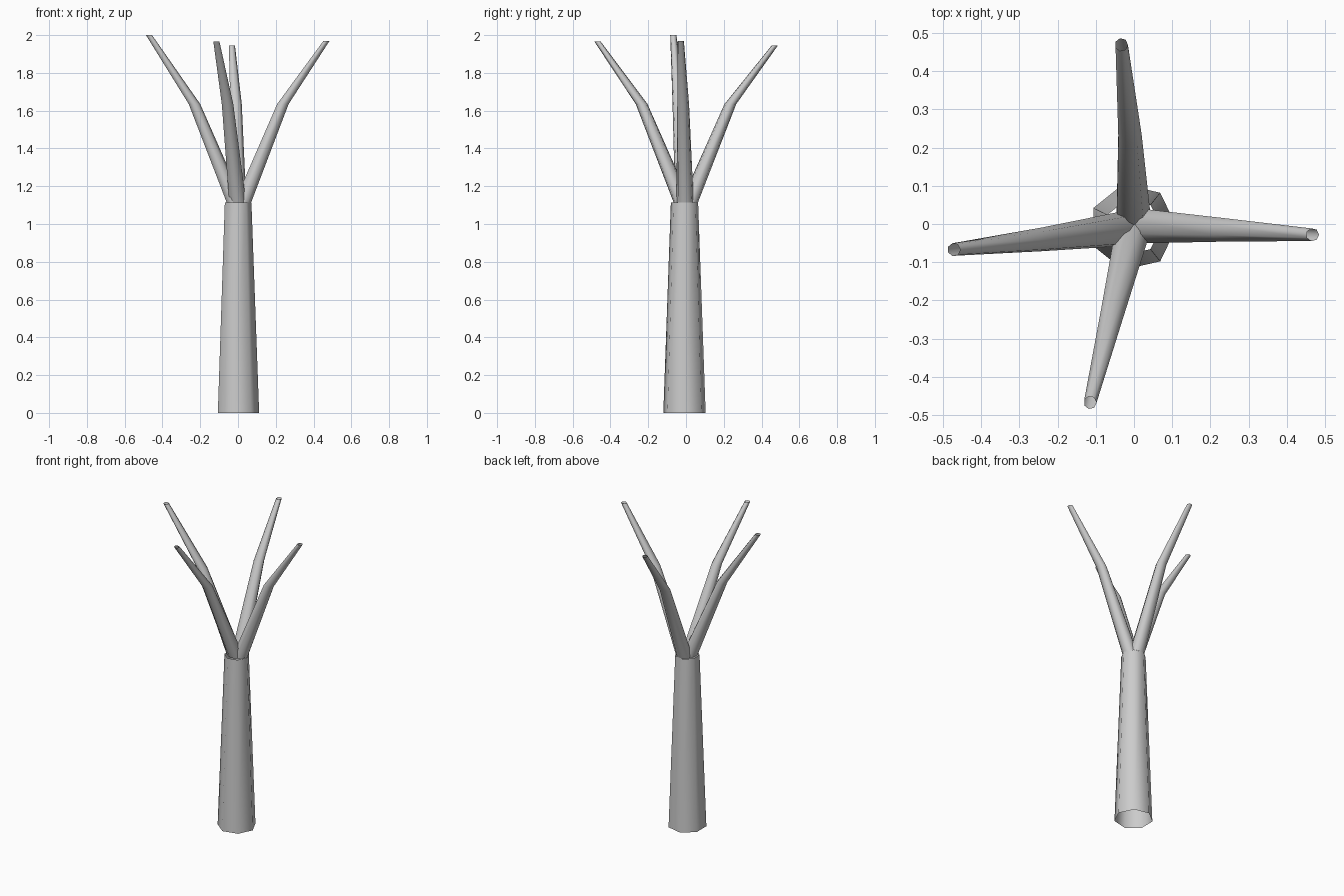
import bpy, bmesh, math

SIDES = 7

old = bpy.data.objects.get("Cube")
if old:
    bpy.data.objects.remove(old, do_unlink=True)

# Single bark colour
bark = bpy.data.materials.new("grey_bark")
bark.use_nodes = True
GREY = (0.6, 0.6, 0.6, 1)
bark.diffuse_color = GREY
bark.node_tree.nodes["Principled BSDF"].inputs["Base Color"].default_value = GREY


def tube(name, stations):
    """Open tapered tube through level rings given as (x, y, z, radius)."""
    bm = bmesh.new()
    rings = []
    for x, y, z, r in stations:
        angles = [math.tau * i / SIDES for i in range(SIDES)]
        rings.append([bm.verts.new((x + r * math.cos(a), y + r * math.sin(a), z))
                      for a in angles])
    for low, high in zip(rings, rings[1:]):
        for i in range(SIDES):
            j = (i + 1) % SIDES
            bm.faces.new((low[i], low[j], high[j], high[i])).smooth = True
    mesh = bpy.data.meshes.new(name)
    bm.to_mesh(mesh)
    bm.free()
    mesh.materials.append(bark)
    obj = bpy.data.objects.new(name, mesh)
    bpy.context.collection.objects.link(obj)


# Trunk, open at both ends
TOP = 1.115
tube("trunk", [(-0.003, -0.008, 0, 0.115), (-0.003, -0.008, TOP, 0.074)])

# Branches: base, elbow and tip centres
branches = {
    "left_branch": ((0.023, -0.005), (0.236, -0.015), (0.468, -0.028, 1.97)),
    "right_branch": ((-0.018, -0.012), (-0.232, -0.04), (-0.472, -0.067, 2.0)),
    "front_branch": ((-0.004, -0.02), (-0.057, -0.235), (-0.115, -0.468, 1.965)),
    "back_branch": ((-0.003, 0.018), (-0.012, 0.235), (-0.033, 0.47, 1.945)),
}
for name, (base, elbow, tip) in branches.items():
    tube(name, [(*base, TOP, 0.047), (*elbow, 1.635, 0.032), (*tip, 0.017)])
